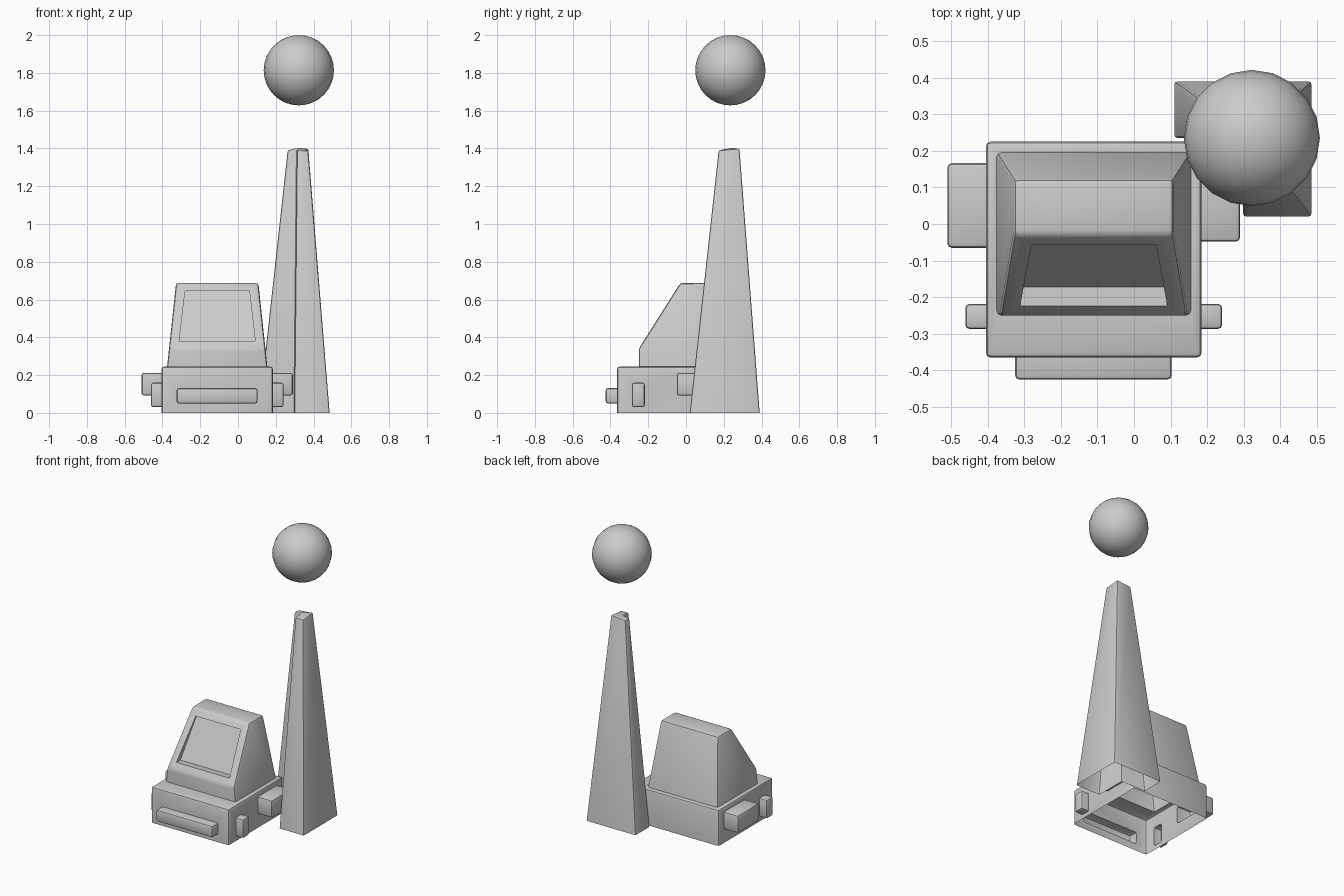
import bpy, bmesh
from mathutils import Vector

if "Cube" in bpy.data.objects:
    bpy.data.objects.remove(bpy.data.objects["Cube"])

CX = -0.11  # centre line of the console


def bevel(bm, width, edges=None, segs=2):
    # Round every edge except those lying on the ground
    if edges is None:
        edges = [e for e in bm.edges if any(v.co.z > 1e-4 for v in e.verts)]
    bmesh.ops.bevel(bm, geom=edges, offset=width, segments=segs, profile=0.5,
                    affect='EDGES', clamp_overlap=True)


def finish(bm, name):
    bmesh.ops.recalc_face_normals(bm, faces=bm.faces[:])
    me = bpy.data.meshes.new(name)
    bm.to_mesh(me)
    bm.free()
    ob = bpy.data.objects.new(name, me)
    bpy.context.collection.objects.link(ob)
    return ob


def loft(bottom, top):
    # Closed prism between two matching outlines
    bm = bmesh.new()
    a = [bm.verts.new(p) for p in bottom]
    b = [bm.verts.new(p) for p in top]
    n = len(a)
    bm.faces.new(a[::-1])
    bm.faces.new(b)
    for i in range(n):
        j = (i + 1) % n
        bm.faces.new((a[i], a[j], b[j], b[i]))
    bmesh.ops.recalc_face_normals(bm, faces=bm.faces[:])
    return bm


def box(name, x0, x1, y0, y1, z0, z1, width):
    ring = [(x0, y0), (x1, y0), (x1, y1), (x0, y1)]
    bm = loft([(x, y, z0) for x, y in ring], [(x, y, z1) for x, y in ring])
    bevel(bm, width)
    return finish(bm, name)


def open_bottom(ob):
    # Remove the ground face so the shell is hollow
    bm = bmesh.new()
    bm.from_mesh(ob.data)
    low = [f for f in bm.faces if all(abs(v.co.z) < 1e-4 for v in f.verts)]
    bmesh.ops.delete(bm, geom=low, context='FACES')
    bm.to_mesh(ob.data)
    bm.free()


def smooth(ob):
    bpy.ops.object.select_all(action='DESELECT')
    ob.select_set(True)
    bpy.context.view_layer.objects.active = ob
    bpy.ops.object.shade_smooth_by_angle(angle=0.6)


# Console base
console = box("console", -0.405, 0.185, -0.365, 0.225, 0, 0.245, 0.014)

# Sloped hood from its side profile, tapering upward
profile = [(-0.25, 0.22), (-0.25, 0.34), (-0.03, 0.688), (0.122, 0.688), (0.2, 0.22)]


def half(z):
    return 0.268 - (z - 0.22) * 0.107


bm = loft([(CX - half(z), y, z) for y, z in profile],
          [(CX + half(z), y, z) for y, z in profile])
bevel(bm, 0.014)

# Recessed screen in the slope
slope = Vector((0, -0.348, 0.22)).normalized()
bm.normal_update()
face = max((f for f in bm.faces if f.normal.dot(slope) > 0.98), key=lambda f: f.calc_area())
bmesh.ops.inset_individual(bm, faces=[face], thickness=0.042, depth=0)
rim = face.edges[:]
bmesh.ops.inset_individual(bm, faces=[face], thickness=0.002, depth=0)
for v in face.verts:
    v.co.y += 0.02 if v.co.z > 0.5 else 0.055
bevel(bm, 0.007, rim)
hood = finish(bm, "hood")

# Front bar and side tabs
parts = [hood, box("front_bar", -0.325, 0.103, -0.425, -0.35, 0.05, 0.131, 0.012)]
for s, y0, label in ((-1, -0.065, "left"), (1, -0.048, "right")):
    for name, reach, ya, yb, z0, z1 in (("side_tab", 0.4, y0, 0.166, 0.092, 0.212),
                                        ("small_tab", 0.351, -0.287, -0.218, 0.03, 0.16)):
        xa, xb = sorted((CX + s * 0.28, CX + s * reach))
        parts.append(box(label + "_" + name, xa, xb, ya, yb, z0, z1, 0.012))

# Merge into one hollow shell
bpy.context.view_layer.objects.active = console
for p in parts:
    m = console.modifiers.new("merge", 'BOOLEAN')
    m.operation = 'UNION'
    m.solver = 'EXACT'
    m.object = p
    bpy.ops.object.modifier_apply(modifier=m.name)
    bpy.data.objects.remove(p)
open_bottom(console)
smooth(console)

# Tapered tower with one quarter notched out beside the console
base = [(0.11, 0.39), (0.11, 0.235), (0.298, 0.235), (0.298, 0.02), (0.485, 0.02), (0.485, 0.39)]
tip = [(0.263, 0.283, 1.39), (0.263, 0.235, 1.39), (0.312, 0.235, 1.4),
       (0.312, 0.173, 1.39), (0.372, 0.173, 1.39), (0.372, 0.283, 1.4)]
bm = loft([(x, y, 0) for x, y in base], tip)
bevel(bm, 0.009)
tower = finish(bm, "tower")
open_bottom(tower)
smooth(tower)

# Floating ball
bpy.ops.mesh.primitive_uv_sphere_add(segments=20, ring_count=16, radius=0.186,
                                     location=(0.322, 0.235, 1.814))
ball = bpy.context.object
ball.name = "ball"
bpy.ops.object.shade_smooth()
